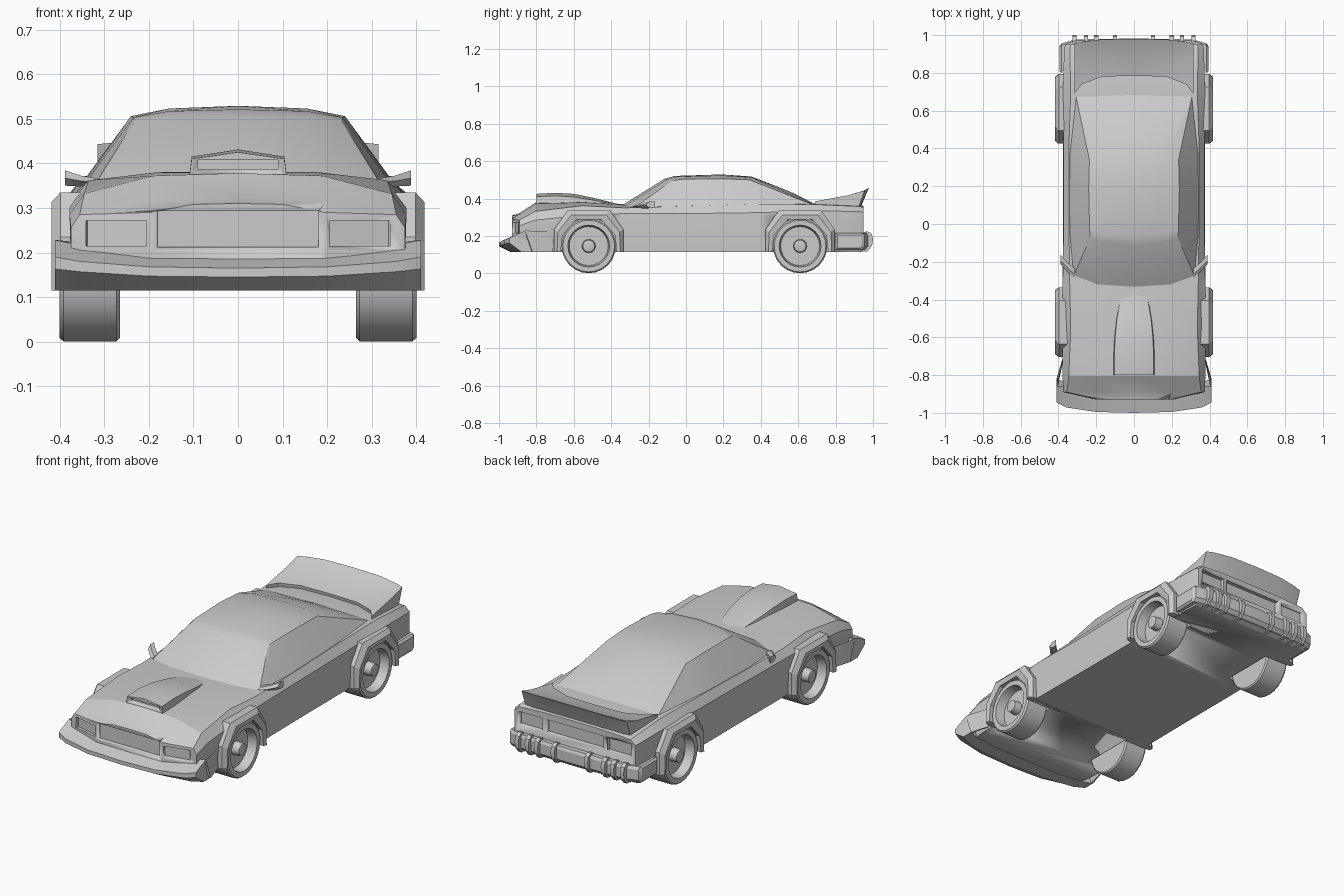
import bpy, bmesh, math
from mathutils import Vector, Matrix

grey = bpy.data.materials.new("plain_grey")
grey.diffuse_color = (0.6, 0.6, 0.6, 1)


def finish(name, bm, angle=25):
    bmesh.ops.recalc_face_normals(bm, faces=bm.faces)
    me = bpy.data.meshes.new(name)
    bm.to_mesh(me)
    bm.free()
    me.materials.append(grey)
    ob = bpy.data.objects.new(name, me)
    bpy.context.collection.objects.link(ob)
    bpy.ops.object.select_all(action='DESELECT')
    ob.select_set(True)
    bpy.context.view_layer.objects.active = ob
    bpy.ops.object.shade_smooth_by_angle(angle=math.radians(angle))
    return ob


def loft(name, rings, angle=25):
    """Skin closed rings of points and cap both ends."""
    bm = bmesh.new()
    vs = [[bm.verts.new(p) for p in r] for r in rings]
    n = len(vs[0])
    for a, b in zip(vs, vs[1:]):
        for i in range(n):
            j = (i + 1) % n
            bm.faces.new((a[i], a[j], b[j], b[i]))
    bm.faces.new(vs[0])
    bm.faces.new(vs[-1])
    return finish(name, bm, angle)


def across(stations):
    """Rings across the car from half stations (x, [(y, z)...])."""
    right = [[(x, y, z) for y, z in sec] for x, sec in stations]
    left = [[(-x, y, z) for x, y, z in r] for r in reversed(right) if r[0][0] > 0]
    return left + right


def hull(name, half, angle=20):
    bm = bmesh.new()
    for x, y, z in half:
        bm.verts.new((x, y, z))
        if x > 0:
            bm.verts.new((-x, y, z))
    res = bmesh.ops.convex_hull(bm, input=bm.verts)
    loose = [v for v in bm.verts if not v.link_faces]
    bmesh.ops.delete(bm, geom=loose, context='VERTS')
    return finish(name, bm, angle)


def box(name, lo, hi, turn=0):
    bm = bmesh.new()
    lo, hi = Vector(lo), Vector(hi)
    mat = Matrix.Translation((lo + hi) / 2) @ Matrix.Rotation(turn, 4, 'Z')
    bmesh.ops.create_cube(bm, size=1, matrix=mat @ Matrix.Diagonal((*(hi - lo), 1)))
    return finish(name, bm)


def disc(x0, x1, r, y, z, seg=24):
    return [[(x, y + r * math.cos(k * math.tau / seg), z + r * math.sin(k * math.tau / seg))
             for k in range(seg)] for x in (x0, x1)]


# main body: y, then half section from sill to centre line
body_st = [
    (-.930, [(.19, .12), (.20, .20), (.20, .25), (.195, .29), (.10, .308), (0, .31)]),
    (-.890, [(.34, .12), (.375, .20), (.375, .255), (.355, .285), (.20, .315), (0, .322)]),
    (-.805, [(.36, .115), (.375, .20), (.378, .285), (.345, .332), (.19, .372), (0, .378)]),
    (-.550, [(.375, .115), (.378, .20), (.378, .31), (.335, .362), (.18, .380), (0, .383)]),
    (-.330, [(.375, .115), (.378, .20), (.378, .32), (.340, .350), (.20, .366), (0, .370)]),
    (0.050, [(.372, .115), (.376, .20), (.372, .32), (.345, .362), (.20, .370), (0, .372)]),
    (0.400, [(.372, .115), (.376, .20), (.374, .325), (.345, .372), (.20, .375), (0, .375)]),
    (0.700, [(.372, .115), (.376, .20), (.376, .335), (.335, .368), (.20, .372), (0, .374)]),
    (0.930, [(.365, .115), (.370, .20), (.370, .330), (.340, .358), (.20, .366), (0, .368)]),
    (0.950, [(.355, .125), (.362, .20), (.362, .325), (.335, .350), (.20, .358), (0, .360)]),
]
body = loft("body", [[(x, y, z) for x, z in h] + [(-x, y, z) for x, z in reversed(h[:-1])]
                     for y, h in body_st])

# recesses: wheel wells, grille, headlights, tail lights
AXLES = (-.52, .61)
cutters = [box("grille_cut", (-.18, -1, .212), (.18, -.922, .293)),
           box("tail_centre_cut", (-.17, .93, .255), (.17, 1.0, .325))]
for s in (-1, 1):
    cutters.append(box("headlight_cut", (s * .275 - .07, -.945, .215),
                       (s * .275 + .07, -.897, .272), s * math.atan2(.04, .175)))
    cutters.append(box("tail_light_cut", (s * .265 - .07, .93, .255), (s * .265 + .07, 1.0, .325)))
    for y in AXLES:
        a, b = sorted((s * .25, s * .5))
        cutters.append(loft("wheel_well_cut", disc(a, b, .152, y, .145)))
for c in cutters:
    m = body.modifiers.new("cut", 'BOOLEAN')
    m.operation, m.solver, m.object = 'DIFFERENCE', 'EXACT', c
    bpy.context.view_layer.objects.active = body
    bpy.ops.object.modifier_apply(modifier=m.name)
    bpy.data.objects.remove(c)

# cabin with windscreen, roof and sloping back
hull("cabin", [
    (0, -.365, .350), (.20, -.345, .350), (.325, -.285, .345), (.345, -.05, .352),
    (.352, .15, .350), (.358, .40, .345), (.31, .69, .362), (0, .70, .366),
    (0, -.115, .505), (.155, -.10, .503), (.232, -.075, .495),
    (0, -.06, .521), (.155, -.05, .517), (.235, -.03, .503),
    (0, .19, .529), (.155, .19, .523), (.240, .19, .506),
    (0, .35, .518), (.155, .35, .514), (.236, .34, .500),
    (0, .55, .440), (.27, .54, .425)])

# hood scoop
loft("hood_scoop", [[(s * x, y, z) for s, x, z in
                     ((-1, w, .35), (-1, w - .008, e), (1, 0, c), (1, w - .008, e), (1, w, .35))]
                    for y, w, e, c in ((-.80, .112, .410, .425), (-.70, .112, .415, .431),
                                       (-.60, .108, .408, .425), (-.50, .098, .392, .405),
                                       (-.345, .07, .362, .366))])
scoop = bpy.data.objects["hood_scoop"]
mouth = box("mouth_cut", (-.09, -.85, .386), (.09, -.775, .407))
m = scoop.modifiers.new("cut", 'BOOLEAN')
m.operation, m.object = 'DIFFERENCE', mouth
bpy.context.view_layer.objects.active = scoop
bpy.ops.object.modifier_apply(modifier=m.name)
bpy.data.objects.remove(mouth)

# front air dam
loft("front_air_dam", across([
    (0, [(-.88, .200), (-1.0, .165), (-1.0, .145), (-.94, .115), (-.86, .115)]),
    (.20, [(-.88, .202), (-.995, .168), (-.995, .147), (-.935, .115), (-.86, .115)]),
    (.355, [(-.86, .217), (-.972, .180), (-.972, .157), (-.91, .115), (-.84, .115)]),
    (.410, [(-.86, .228), (-.945, .190), (-.945, .163), (-.88, .115), (-.82, .115)]),
    (.408, [(-.84, .228), (-.88, .200), (-.88, .165), (-.85, .115), (-.81, .115)]),
    (.378, [(-.72, .225), (-.73, .215), (-.74, .165), (-.73, .115), (-.71, .115)])]))

# rear bumper with wrap-around ends
loft("rear_bumper", across([
    (0, [(.90, .215), (.975, .215), (.982, .20), (.982, .145), (.965, .125), (.90, .125)]),
    (.31, [(.90, .215), (.97, .215), (.977, .20), (.977, .145), (.96, .125), (.90, .125)]),
    (.385, [(.80, .215), (.945, .215), (.955, .20), (.955, .145), (.94, .125), (.80, .125)]),
    (.395, [(.81, .205), (.935, .205), (.94, .195), (.94, .145), (.93, .135), (.81, .135)])]))

# vertical ribs on the rear bumper
rib = [(.93, .215), (.97, .225), (.992, .212), (1.0, .185), (.995, .15), (.97, .118), (.93, .115)]
for s in (-1, 1):
    for x in (.10, .20, .255, .315):
        loft("bumper_rib", [[(s * x + d, y, z) for y, z in rib] for d in (-.011, .011)])

# rear spoiler
loft("rear_spoiler", across([
    (0, [(.785, .388), (.90, .418), (.98, .457), (.972, .443), (.935, .355), (.79, .355)]),
    (.17, [(.78, .388), (.90, .417), (.977, .455), (.97, .441), (.935, .355), (.785, .355)]),
    (.275, [(.74, .390), (.89, .414), (.965, .447), (.957, .434), (.93, .35), (.75, .35)]),
    (.315, [(.69, .385), (.87, .418), (.955, .443), (.95, .428), (.92, .345), (.70, .345)])]))

# sides: wheels, flares, mirrors
tyre = [(.10, .265), (.138, .265), (.145, .272), (.145, .391), (.138, .40), (.112, .40),
        (.104, .350), (.036, .350), (.032, .392), (.022, .395)]
outer = [(-.185, .115), (-.185, .235), (-.115, .335), (.115, .335), (.185, .235), (.185, .115)]
inner = [(-.150, .115), (-.140, .205), (-.066, .287), (.066, .287), (.140, .205), (.150, .115)]
for s, side in ((-1, "left"), (1, "right")):
    for ya, end in zip(AXLES, ("front", "rear")):
        loft(f"{end}_wheel_{side}", [disc(s * x, 0, r, ya, .146)[0] for r, x in tyre], 30)
        arch = []
        for (oy, oz), (iy, iz) in zip(outer, inner):
            my, mz = oy * .55 + iy * .45, oz * .55 + iz * .45
            arch.append([(s * x, ya + y, z) for x, y, z in
                         ((.34, oy, oz), (.398, oy, oz), (.418, my, mz),
                          (.412, iy, iz), (.34, iy, iz))])
        loft(f"{end}_flare_{side}", arch)
    loft(f"mirror_{side}", [[(s * x, y + dy, z) for dy, z in
                             ((0, lo), (-.02, (lo + hi) / 2), (0, hi), (.03, hi), (.03, lo))]
                            for x, y, lo, hi in ((.315, -.265, .352, .366),
                                                 (.350, -.235, .348, .372),
                                                 (.388, -.195, .350, .384))])
